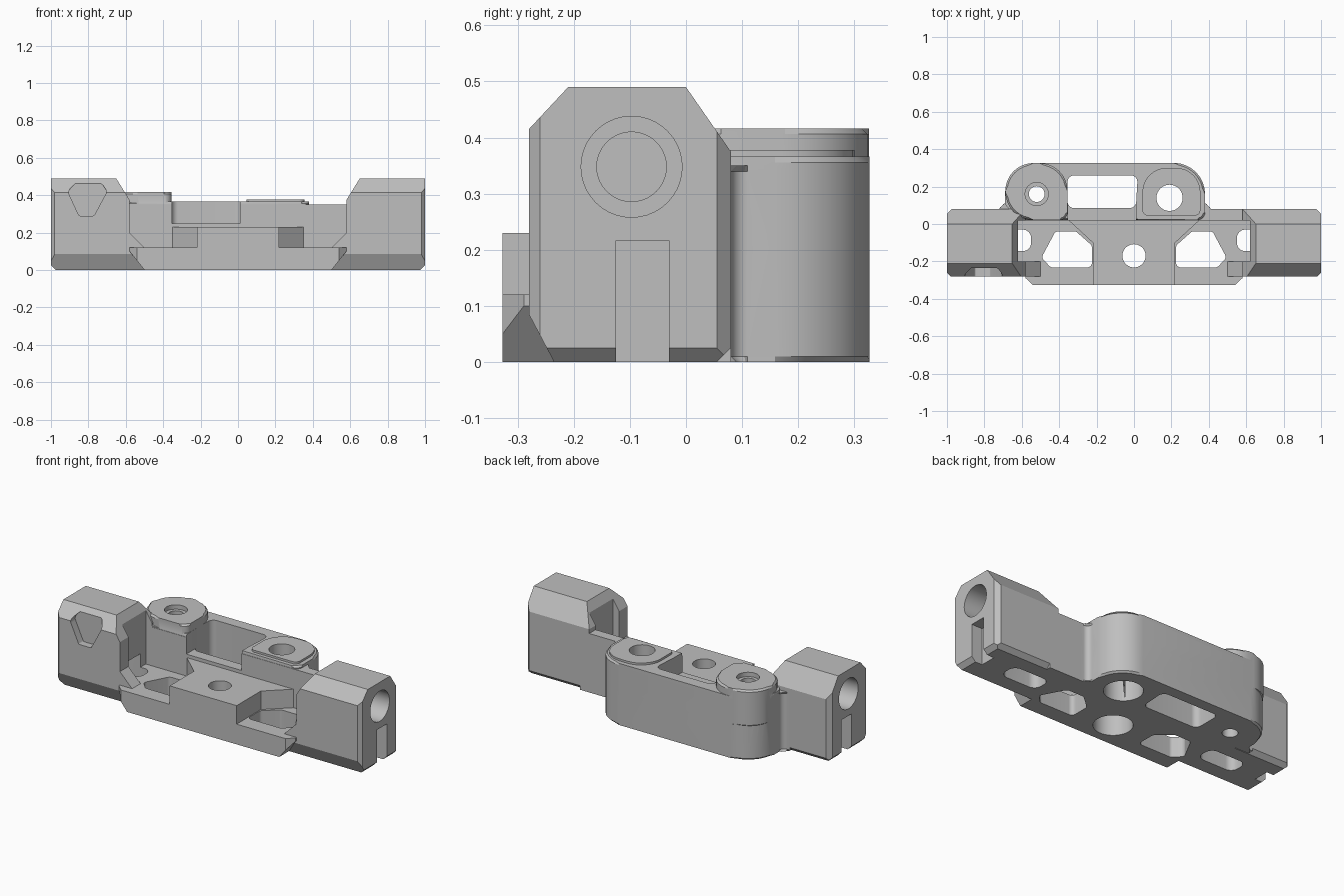
import bpy, bmesh, math
from mathutils import Vector

if "Cube" in bpy.data.objects:
    bpy.data.objects.remove(bpy.data.objects["Cube"], do_unlink=True)

grey = bpy.data.materials.new("plain grey")
grey.use_nodes = True
grey.diffuse_color = (0.52, 0.52, 0.52, 1)
grey.node_tree.nodes["Principled BSDF"].inputs["Base Color"].default_value = (0.52, 0.52, 0.52, 1)


def rounded(points, default=0.0, steps=8):
    """Round the corners of an outline; a point may carry its own radius."""
    out = []
    for i, p in enumerate(points):
        r = p[2] if len(p) > 2 else default
        c = Vector(p[:2])
        if r == 0:
            out.append(c)
            continue
        a = (Vector(points[i - 1][:2]) - c).normalized()
        b = (Vector(points[(i + 1) % len(points)][:2]) - c).normalized()
        half = a.angle(b) / 2
        centre = c + (a + b).normalized() * (r / math.sin(half))
        start = c + a * (r / math.tan(half)) - centre
        end = c + b * (r / math.tan(half)) - centre
        sweep = start.angle_signed(end)
        for k in range(steps + 1):
            t = -sweep * k / steps
            out.append(centre + Vector((start.x * math.cos(t) - start.y * math.sin(t),
                                        start.x * math.sin(t) + start.y * math.cos(t))))
    return out


PLACE = {"X": lambda a, b, h: (h, a, b),
         "Y": lambda a, b, h: (a, h, b),
         "Z": lambda a, b, h: (a, b, h)}


def prism(name, points, lo, hi, axis="Z", side=1, chamfer=0.0):
    """Extrude an outline along an axis; side -1 mirrors it across x."""
    bm = bmesh.new()
    rings = []
    for h in (lo, hi):
        ring = []
        for p in points:
            x, y, z = PLACE[axis](p[0], p[1], h)
            ring.append(bm.verts.new((x * side, y, z)))
        rings.append(ring)
    caps = [bm.faces.new(r) for r in rings]
    n = len(points)
    for i in range(n):
        j = (i + 1) % n
        bm.faces.new((rings[0][i], rings[0][j], rings[1][j], rings[1][i]))
    if chamfer:
        rim = [e for f in caps for e in f.edges]
        bmesh.ops.bevel(bm, geom=rim, offset=chamfer, segments=1, affect="EDGES")
    bmesh.ops.recalc_face_normals(bm, faces=bm.faces)
    mesh = bpy.data.meshes.new(name)
    bm.to_mesh(mesh)
    bm.free()
    mesh.materials.append(grey)
    obj = bpy.data.objects.new(name, mesh)
    bpy.context.collection.objects.link(obj)
    return obj


def box(name, x0, x1, y0, y1, z0, z1, side=1):
    return prism(name, [(x0, y0), (x1, y0), (x1, y1), (x0, y1)], z0, z1, side=side)


def rod(name, a, b, r, lo, hi, axis="Z", side=1):
    ring = [(a + r * math.cos(k * math.tau / 40), b + r * math.sin(k * math.tau / 40)) for k in range(40)]
    return prism(name, ring, lo, hi, axis, side)


def combine(target, tool, operation):
    """Apply a boolean and discard the tool."""
    mod = target.modifiers.new("boolean", "BOOLEAN")
    mod.operation = operation
    mod.solver = "EXACT"
    mod.object = tool
    bpy.context.view_layer.update()
    mesh = bpy.data.meshes.new_from_object(target.evaluated_get(bpy.context.evaluated_depsgraph_get()))
    target.modifiers.clear()
    target.data = mesh
    bpy.data.objects.remove(tool, do_unlink=True)


# Floor and chamfered front lip
body = box("bracket_body", -0.64, 0.64, -0.235, 0.06, 0, 0.12)
lip = prism("front_lip", [(-0.5, 0), (0.5, 0), (0.58, 0.1), (0.58, 0.12), (-0.58, 0.12), (-0.58, 0.1)],
            -0.327, -0.2, "Y")
lip_plan = [(-0.54, -0.327), (0.54, -0.327), (0.6, -0.27), (0.6, -0.1), (-0.6, -0.1), (-0.6, -0.27)]
combine(lip, prism("lip_plan", lip_plan, -0.1, 0.3), "INTERSECT")
combine(body, lip, "UNION")

# End blocks: side profile trimmed by front and plan outlines
for side in (1, -1):
    block = prism("end_block", [(-0.235, 0), (0.055, 0), (0.08, 0.025), (0.08, 0.375), (0, 0.49),
                                (-0.21, 0.49), (-0.28, 0.415), (-0.28, 0.085)], 0.45, 1.05, "X", side)
    front = [(0.5, 0), (0.975, 0), (1, 0.025), (1, 0.52), (0.67, 0.52),
             (0.58, 0.375), (0.58, 0.2), (0.5, 0.12)]
    combine(block, prism("front_trim", front, -0.5, 0.5, "Y", side), "INTERSECT")
    plan = [(0.48, -0.3), (0.96, -0.3), (1, -0.26), (1, 0.055), (0.955, 0.1), (0.48, 0.1)]
    combine(block, prism("plan_trim", plan, -0.1, 0.6, "Z", side), "INTERSECT")
    combine(block, box("inner_recess", 0.4, 0.62, -0.2, 0.02, 0.12, 0.6, side), "DIFFERENCE")
    combine(body, block, "UNION")

# Flared centre pad, back wall, rear lobe and its two bosses
flare = [(-0.22, -0.327), (0.22, -0.327), (0.22, -0.1), (0.35, 0.02), (0.35, 0.05),
         (-0.35, 0.05), (-0.35, 0.02), (-0.22, -0.1)]
combine(body, prism("centre_pad", flare, 0, 0.23), "UNION")
combine(body, box("back_wall", -0.64, 0.64, 0.02, 0.08, 0, 0.35), "UNION")
lobe = rounded([(-0.74, 0.05), (-0.74, 0.08), (-0.69, 0.08, 0.03), (-0.69, 0.327, 0.168),
                (0.38, 0.327, 0.168), (0.38, 0.08, 0.03), (0.43, 0.08), (0.43, 0.05)])
combine(body, prism("rear_lobe", lobe, 0, 0.35, chamfer=0.01), "UNION")
rim = rounded([(-0.6, 0.022), (-0.69, 0.1, 0.05), (-0.69, 0.327, 0.168),
               (0.38, 0.327, 0.168), (0.38, 0.022, 0.04)])
combine(body, prism("lobe_rim", rim, 0.2, 0.366, chamfer=0.01), "UNION")
tall = rounded([(-0.688, 0.022, 0.15), (-0.688, 0.326, 0.15), (-0.355, 0.326, 0.15), (-0.355, 0.022, 0.04)])
combine(body, prism("tall_boss", tall, 0.2, 0.416, chamfer=0.01), "UNION")
low = rounded([(0.045, 0.045, 0.03), (0.045, 0.3, 0.13), (0.355, 0.3, 0.13), (0.355, 0.045, 0.03)])
combine(body, prism("low_boss", low, 0.3, 0.378), "UNION")

# Rear pocket with a lowered front ledge
pocket = rounded([(-0.355, 0.085), (0.01, 0.085), (0.02, 0.26), (-0.355, 0.26)], 0.035)
cuts = [prism("rear_pocket", pocket, -0.1, 0.6),
        box("pocket_ledge", -0.354, 0.01, -0.05, 0.15, 0.25, 0.6)]

# Screw holes and their counterbores
for name, x, y, r, lo, hi in (("tall_hole", -0.52, 0.16, 0.042, -0.1, 0.6),
                              ("tall_counterbore", -0.52, 0.16, 0.062, 0.39, 0.6),
                              ("low_hole", 0.19, 0.14, 0.07, -0.1, 0.6),
                              ("low_counterbore", 0.19, 0.14, 0.105, -0.1, 0.2),
                              ("centre_hole", 0, -0.17, 0.062, -0.1, 0.6),
                              ("centre_counterbore", 0, -0.17, 0.105, -0.1, 0.15)):
    cuts.append(rod(name, x, y, r, lo, hi))

# Mirrored openings: floor windows, underside pockets, end bores and slots
window = rounded([(0.225, -0.232), (0.445, -0.232), (0.495, -0.18), (0.42, -0.04),
                  (0.31, -0.04), (0.225, -0.115)], 0.025)
under = rounded([(0.55, -0.145), (0.79, -0.145), (0.79, -0.03), (0.55, -0.03)], 0.045)
for side in (1, -1):
    cuts += [prism("floor_window", window, -0.1, 0.5, "Z", side),
             prism("under_pocket", under, -0.1, 0.2, "Z", side),
             rod("end_bore", -0.097, 0.348, 0.09, 0.74, 1.1, "X", side),
             rod("bore_step", -0.097, 0.348, 0.062, 0.7, 0.8, "X", side),
             box("end_slot", 0.93, 1.1, -0.125, -0.03, -0.1, 0.217, side)]

# Tapered recess on the front of the right block
taper = rounded([(-0.85, 0.29, 0.01), (-0.77, 0.29, 0.01), (-0.7, 0.42, 0.03),
                 (-0.73, 0.465, 0.03), (-0.87, 0.465, 0.03), (-0.91, 0.42, 0.03)])
cuts.append(prism("taper_recess", taper, -0.4, -0.236, "Y"))

for cut in cuts:
    combine(body, cut, "DIFFERENCE")

# Smooth the round walls, keep the machined edges crisp
bpy.ops.object.select_all(action="DESELECT")
body.select_set(True)
bpy.context.view_layer.objects.active = body
bpy.ops.object.shade_smooth_by_angle(angle=math.radians(25))
